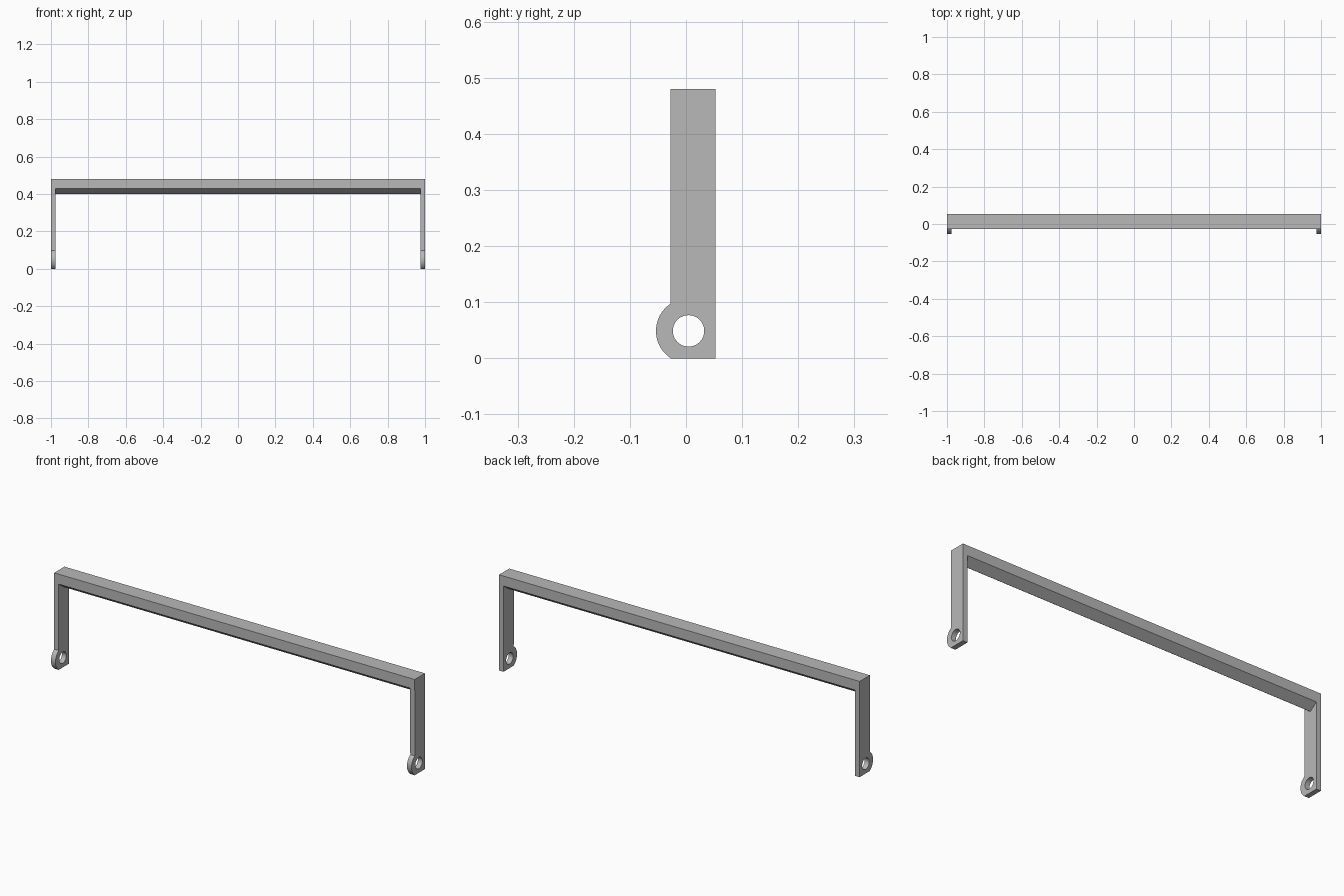
import bpy
import bmesh
from math import cos, sin, radians

cube = bpy.data.objects.get("Cube")
if cube:
    bpy.data.objects.remove(cube, do_unlink=True)

# Main sizes
HALF_LENGTH, LEG_THICK, HEIGHT = 1.0, 0.025, 0.48
FRONT, BACK = -0.028, 0.053
EYE_Y, EYE_Z, EYE_R, HOLE_R = 0.0045, 0.049, 0.058, 0.028

grey = bpy.data.materials.new("grey_metal")
grey.use_nodes = True
grey.diffuse_color = (0.48, 0.48, 0.48, 1)
grey.node_tree.nodes["Principled BSDF"].inputs["Base Color"].default_value = (0.48, 0.48, 0.48, 1)


def arc(radius, start, end, steps):
    """Points (y, z) on an arc around the eye centre."""
    angles = [radians(start + (end - start) * i / steps) for i in range(steps + 1)]
    return [(EYE_Y + radius * cos(a), EYE_Z + radius * sin(a)) for a in angles]


def extrude_profile(name, outlines, x, width):
    """Extrude closed (y, z) outlines along x, centred on x."""
    curve = bpy.data.curves.new(name, "CURVE")
    curve.dimensions = "2D"
    curve.fill_mode = "BOTH"
    curve.extrude = width / 2
    for outline in outlines:
        spline = curve.splines.new("POLY")
        spline.points.add(len(outline) - 1)
        for point, (y, z) in zip(spline.points, outline):
            point.co = (y, z, 0, 1)
        spline.use_cyclic_u = True
    obj = bpy.data.objects.new(name, curve)
    bpy.context.collection.objects.link(obj)
    obj.location.x = x
    obj.rotation_euler = (radians(90), 0, radians(90))
    bpy.ops.object.select_all(action="DESELECT")
    obj.select_set(True)
    bpy.context.view_layer.objects.active = obj
    bpy.ops.object.convert(target="MESH")
    obj = bpy.context.view_layer.objects.active
    bpy.ops.object.transform_apply(location=True, rotation=True, scale=True)
    bm = bmesh.new()
    bm.from_mesh(obj.data)
    bmesh.ops.remove_doubles(bm, verts=bm.verts, dist=0.00001)
    bmesh.ops.recalc_face_normals(bm, faces=bm.faces)
    bmesh.ops.dissolve_limit(bm, angle_limit=radians(1), verts=bm.verts, edges=bm.edges)
    bm.to_mesh(obj.data)
    bm.free()
    obj.data.materials.clear()
    obj.data.materials.append(grey)
    bpy.ops.object.shade_smooth_by_angle(angle=radians(30))
    return obj


# Legs: flat strips with a rounded, drilled eye at the foot
leg_outline = [(BACK, 0), (BACK, HEIGHT), (FRONT, HEIGHT)]
leg_outline += arc(EYE_R, 124, 236, 24) + [(FRONT, 0)]
hole = arc(HOLE_R, 0, 352.5, 47)
for side, name in ((1, "left_leg"), (-1, "right_leg")):
    extrude_profile(name, [leg_outline, hole], side * (HALF_LENGTH - LEG_THICK / 2), LEG_THICK)

# Crossbar: square top with a V-shaped underside, set between the legs
bar_outline = [(FRONT, 0.43), ((FRONT + BACK) / 2, 0.40), (BACK, 0.43),
               (BACK, HEIGHT), (FRONT, HEIGHT)]
extrude_profile("crossbar", [bar_outline], 0, 2 * (HALF_LENGTH - LEG_THICK))
